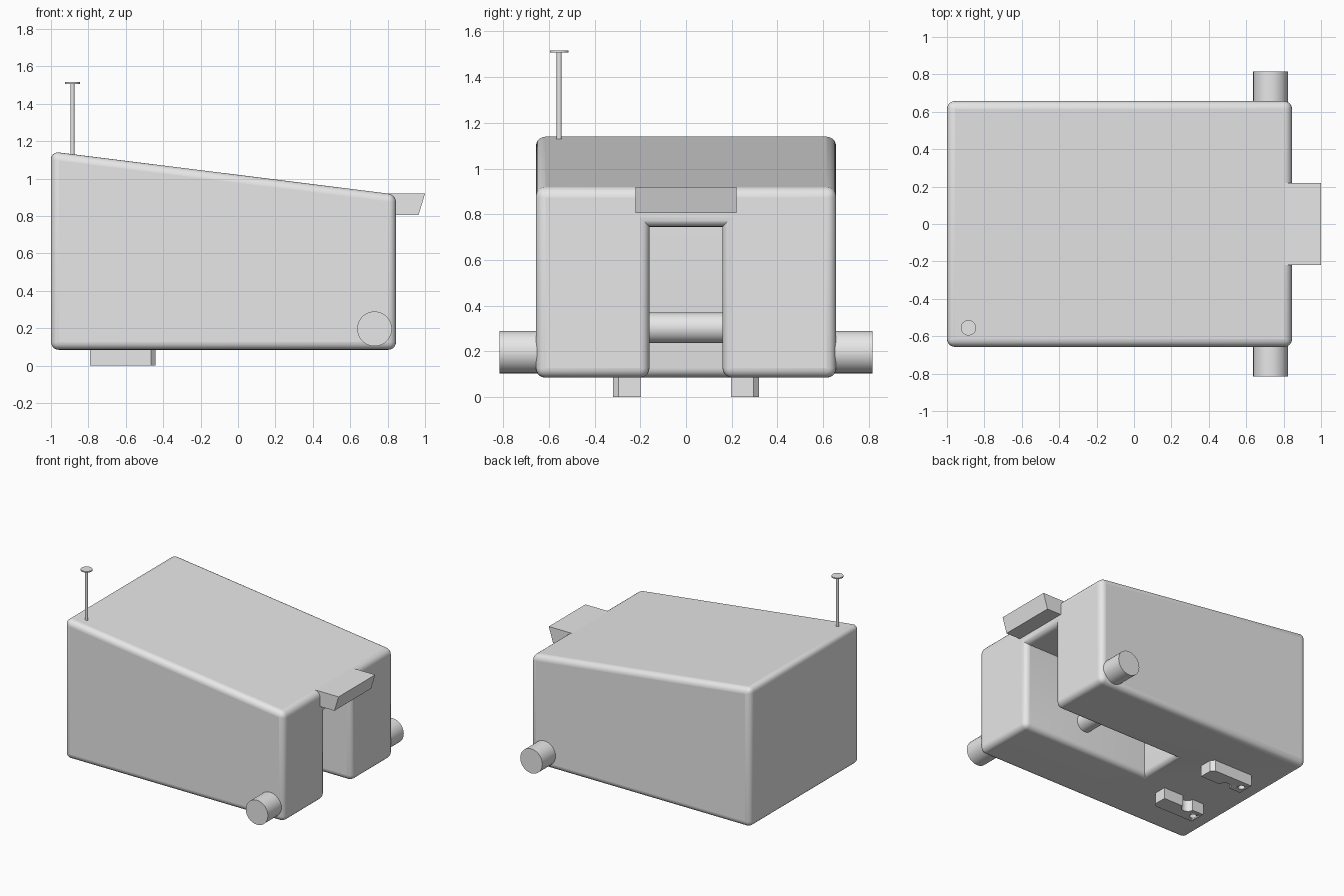
import bpy, bmesh, math
from mathutils import Matrix, Vector

cube = bpy.data.objects.get("Cube")
if cube:
    bpy.data.objects.remove(cube, do_unlink=True)

grey = bpy.data.materials.new("plain grey")
grey.use_nodes = True
grey.diffuse_color = (0.8, 0.8, 0.8, 1)
grey.node_tree.nodes["Principled BSDF"].inputs["Base Color"].default_value = grey.diffuse_color


def finish(name, bm):
    """Turn a bmesh into a grey object with smooth curves and sharp edges."""
    bmesh.ops.recalc_face_normals(bm, faces=bm.faces)
    mesh = bpy.data.meshes.new(name)
    bm.to_mesh(mesh)
    bm.free()
    mesh.materials.append(grey)
    obj = bpy.data.objects.new(name, mesh)
    bpy.context.collection.objects.link(obj)
    bpy.ops.object.select_all(action='DESELECT')
    obj.select_set(True)
    bpy.context.view_layer.objects.active = obj
    bpy.ops.object.shade_smooth_by_angle(angle=math.radians(35))
    return obj


def prism(name, points, depth):
    """Extrude a closed outline of 3D points along depth."""
    bm = bmesh.new()
    face = bm.faces.new([bm.verts.new(p) for p in points])
    out = bmesh.ops.extrude_face_region(bm, geom=[face])
    moved = [g for g in out["geom"] if isinstance(g, bmesh.types.BMVert)]
    bmesh.ops.translate(bm, verts=moved, vec=depth)
    return finish(name, bm)


def rod(name, start, end, radius, sides=32):
    """Cylinder between two points."""
    start, end = Vector(start), Vector(end)
    axis = end - start
    turn = axis.to_track_quat('Z', 'Y').to_matrix().to_4x4()
    bm = bmesh.new()
    bmesh.ops.create_cone(bm, cap_ends=True, segments=sides, radius1=radius, radius2=radius,
                          depth=axis.length, matrix=Matrix.Translation((start + end) / 2) @ turn)
    return finish(name, bm)


def cut(obj, cutter):
    """Subtract the cutter from obj and discard it."""
    mod = obj.modifiers.new("cut", 'BOOLEAN')
    mod.operation, mod.solver, mod.object = 'DIFFERENCE', 'EXACT', cutter
    bpy.context.view_layer.update()
    mesh = bpy.data.meshes.new_from_object(obj.evaluated_get(bpy.context.evaluated_depsgraph_get()))
    obj.modifiers.clear()
    obj.data = mesh
    bpy.data.objects.remove(cutter, do_unlink=True)


# Sloping body with an open slot in one end
side = [(-1, 0.085), (0.845, 0.085), (0.845, 0.915), (-1, 1.145)]
body = prism("body", [(x, -0.657, z) for x, z in side], (0, 1.314, 0))
slot = [(-0.23, -0.1), (1.2, -0.1), (1.2, 0.745), (-0.23, 0.745)]
cut(body, prism("slot_cutter", [(x, -0.16, z) for x, z in slot], (0, 0.32, 0)))

# Round only the outward edges, leaving the inside corners crisp
bm = bmesh.new()
bm.from_mesh(body.data)
bmesh.ops.remove_doubles(bm, verts=bm.verts, dist=0.0001)
bmesh.ops.dissolve_limit(bm, angle_limit=0.01, verts=bm.verts, edges=bm.edges)
bmesh.ops.recalc_face_normals(bm, faces=bm.faces)
outer = [e for e in bm.edges if e.is_manifold and e.calc_face_angle_signed() > 0.5]
bmesh.ops.bevel(bm, geom=outer, offset=0.042, offset_type='OFFSET', segments=5,
                profile=0.5, affect='EDGES', clamp_overlap=True)
bpy.data.objects.remove(body, do_unlink=True)
finish("body", bm)

# Overhanging lip above the slot
lip = [(0.78, 0.805), (0.965, 0.805), (1, 0.92), (0.78, 0.92)]
prism("lip", [(x, -0.22, z) for x, z in lip], (0, 0.44, 0))

# Axle across the slot
rod("axle", (0.31, -0.18, 0.303), (0.31, 0.18, 0.303), 0.067)

# Thin mast with a flat cap
rod("mast", (-0.885, -0.555, 1.08), (-0.885, -0.555, 1.51), 0.011, 16)
rod("mast_cap", (-0.885, -0.555, 1.507), (-0.885, -0.555, 1.516), 0.041)

for name, s in (("left", 1), ("right", -1)):
    # Side knobs
    rod("side_knob_" + name, (0.73, s * 0.63, 0.197), (0.73, s * 0.816, 0.197), 0.093)

    # Feet with a rounded notch on the inner side and a screw hole
    notch = [(-0.65 - 0.045 * math.cos(a * math.pi / 10), 0.197 + 0.045 * math.sin(a * math.pi / 10))
             for a in range(11)]
    outline = [(-0.79, 0.197)] + notch + [(-0.44, 0.197), (-0.44, 0.295), (-0.465, 0.32), (-0.79, 0.32)]
    foot = prism("foot_" + name, [(x, s * y, 0) for x, y in outline], (0, 0, 0.1))
    cut(foot, rod("hole_cutter", (-0.75, s * 0.26, -0.05), (-0.75, s * 0.26, 0.07), 0.024, 20))
